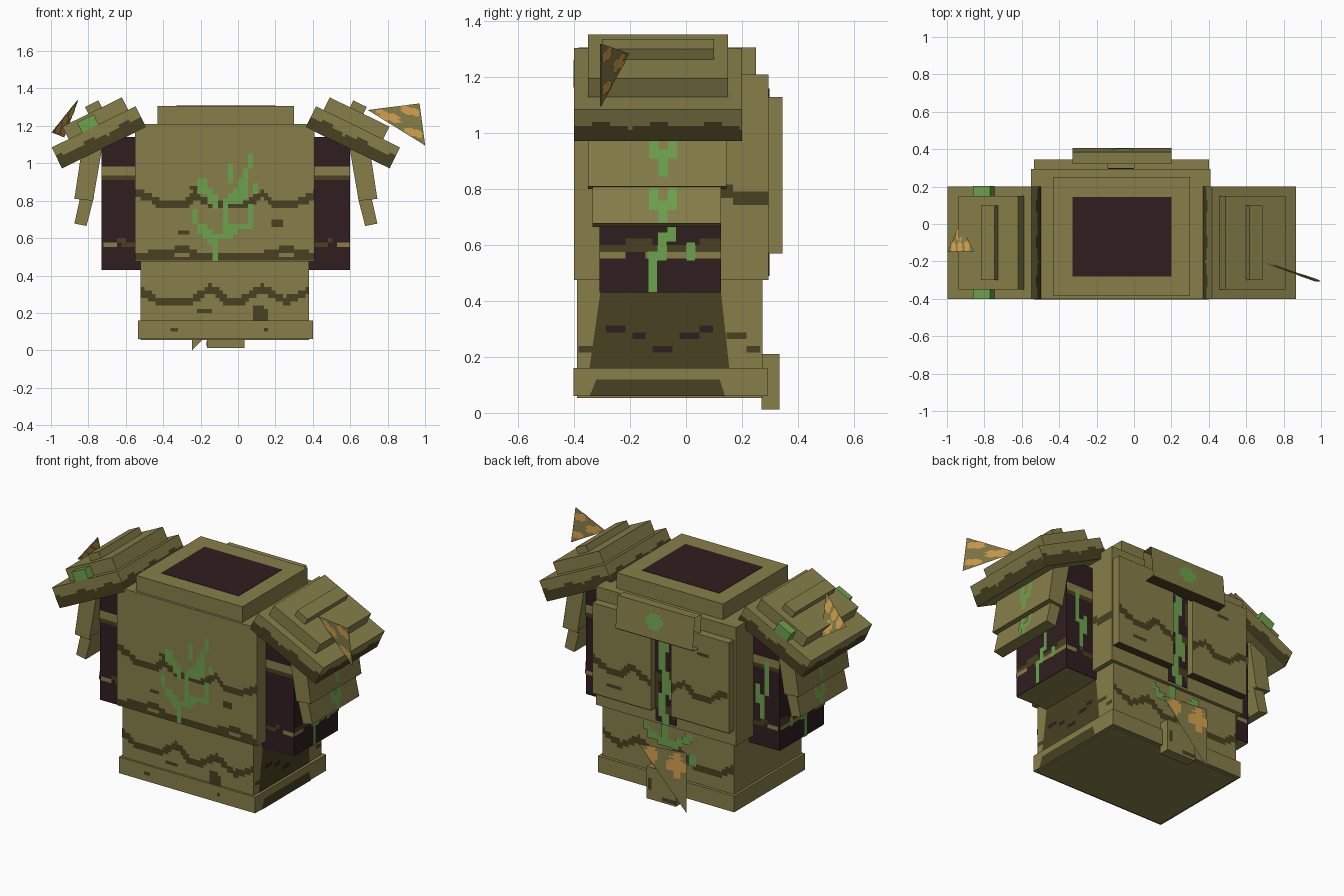
import bpy, bmesh, math
from mathutils import Vector

if "Cube" in bpy.data.objects:
    bpy.data.objects.remove(bpy.data.objects["Cube"])

CX = -0.065  # symmetry plane of the garment


def material(name, rgb):
    m = bpy.data.materials.new(name)
    m.diffuse_color = (*rgb, 1)
    m.use_nodes = True
    m.node_tree.nodes["Principled BSDF"].inputs["Base Color"].default_value = m.diffuse_color
    return m


OLIVE = material("olive cloth", (0.243, 0.212, 0.068))
BROWN = material("dark brown mud", (0.064, 0.053, 0.015))
MAROON = material("dark maroon lining", (0.030, 0.0125, 0.0145))
GREEN = material("vine green", (0.155, 0.365, 0.075))
ORANGE = material("leaf orange", (0.68, 0.365, 0.080))


def make(name, mat, verts, faces, solid=True):
    me = bpy.data.meshes.new(name)
    me.from_pydata([tuple(v) for v in verts], [], faces)
    if solid:
        bm = bmesh.new()
        bm.from_mesh(me)
        bmesh.ops.recalc_face_normals(bm, faces=bm.faces)
        bm.to_mesh(me)
        bm.free()
    me.materials.append(mat)
    ob = bpy.data.objects.new(name, me)
    bpy.context.collection.objects.link(ob)
    return ob


def prism(name, mat, outline, y0, y1):
    """Extrude an outline given in x,z along y."""
    n = len(outline)
    v = [(x, y, z) for y in (y0, y1) for x, z in outline]
    f = [(i, (i + 1) % n, n + (i + 1) % n, n + i) for i in range(n)]
    return make(name, mat, v, f + [tuple(range(n)), tuple(range(n, 2 * n))])


def box(name, mat, x0, x1, y0, y1, z0, z1):
    return prism(name, mat, [(x0, z0), (x1, z0), (x1, z1), (x0, z1)], y0, y1)


def flat(name, mat, quads, out):
    """Flat painted patches facing the direction out."""
    v, f = [], []
    for q in quads:
        q = [Vector(p) for p in q]
        if (q[1] - q[0]).cross(q[2] - q[0]).dot(Vector(out)) < 0:
            q.reverse()
        f.append(tuple(range(len(v), len(v) + len(q))))
        v += q
    return make(name, mat, v, f, False)


def paint(name, mat, fmap, out, strokes, lim=(-9, 9, -9, 9), keep=lambda u, v: True, c=0.024):
    """Square-stepped strokes (width in cells, points) on a surface map, trimmed to lim."""
    cells = set()
    for w, pts in strokes:
        for (a, b), (d, e) in zip(pts, pts[1:]):
            n = int(math.hypot(d - a, e - b) / c * 2) + 1
            for i in range(n + 1):
                u, v = a + (d - a) * i / n, b + (e - b) * i / n
                k, m = math.floor(u / c), math.floor(v / c)
                cells |= {(k + r, m + s) for r in range(w[0]) for s in range(w[1])}
    quads = []
    for i, j in sorted(cells):
        u0, u1 = max(i * c, lim[0]), min(i * c + c, lim[1])
        v0, v1 = max(j * c, lim[2]), min(j * c + c, lim[3])
        if u1 - u0 > 1e-4 and v1 - v0 > 1e-4 and keep((u0 + u1) / 2, (v0 + v1) / 2):
            quads.append([fmap(u0, v0), fmap(u1, v0), fmap(u1, v1), fmap(u0, v1)])
    return flat(name, mat, quads, out)


def on_y(y):
    return lambda u, v: Vector((u, y, v))


def on_x(x):
    return lambda u, v: Vector((x, u, v))


def patch(x0, x1, y0, y1, z0, z1):
    return [(x0, y0, z0), (x1, y0, z0), (x1, y1, z1), (x0, y1, z1)]


# Torso blocks
box("chest", OLIVE, -0.55, 0.41, -0.40, 0.295, 0.476, 1.21)
box("collar", OLIVE, -0.43, 0.30, -0.385, 0.25, 1.21, 1.307)
box("waist", OLIVE, -0.52, 0.38, -0.39, 0.273, 0.054, 0.476)
box("hem", OLIVE, -0.535, 0.40, -0.403, 0.292, 0.06, 0.16)
box("neck_opening", MAROON, -0.33, 0.20, -0.28, 0.145, 1.30, 1.309)

# Back panels, spine strip, upper back plate and tail block
box("back_panel_left", OLIVE, -0.535, -0.14, 0.29, 0.345, 0.57, 1.13)
box("back_panel_right", OLIVE, 0.0, 0.40, 0.29, 0.345, 0.57, 1.13)
box("spine_strip", MAROON, -0.14, 0.0, 0.29, 0.299, 0.49, 1.16)
ring = [(0.32, 1.24), (0.385, 1.245), (0.405, 1.05), (0.335, 1.04)]
make("upper_back_plate", OLIVE, [(x, y, z) for x in (-0.33, 0.20) for y, z in ring],
     [(i, (i + 1) % 4, 4 + (i + 1) % 4, 4 + i) for i in range(4)])
flat("back_undersides", BROWN,
     [patch(-.535, -.14, .296, .345, .567, .567), patch(0, .40, .296, .345, .567, .567),
      patch(-.33, .20, .335, .405, 1.037, 1.047)], (0, 0, -1))
box("tail_block", OLIVE, -0.165, 0.035, 0.27, 0.335, 0.012, 0.21)

# Mud bands on front and back
wave = [(-.55, .83), (-.47, .81), (-.41, .76), (-.30, .76), (-.23, .82), (-.15, .77), (-.02, .76),
        (.06, .78), (.13, .83), (.19, .77), (.28, .76), (.41, .82)]
low = [(-.55, .49), (-.40, .51), (-.27, .53), (-.2, .48), (.08, .48), (.14, .50), (.26, .53),
       (.41, .49)]
waist = [(-.52, .31), (-.43, .25), (-.28, .24), (-.14, .32), (-.06, .25), (.02, .25), (.13, .32),
         (.25, .25), (.385, .31)]
spots = [((4, 3), [(.08, .175), (.09, .175)]), ((2, 1), [(.095, .235), (.11, .235)]),
         ((3, 1), [(-.21, .20), (-.20, .20)]), ((2, 1), [(-.36, .10), (-.35, .10)]),
         ((1, 1), [(.14, .10), (.15, .10)])]
CH, WA = (-.55, .41, .476, 1.2), (-.52, .38, .16, .47)
paint("chest_mud", BROWN, on_y(-.403), (0, -1, 0),
      [((1, 2), wave), ((1, 2), low), ((1, 1), [(-.55, .49), (.41, .49)]),
       ((2, 1), [(-.32, .62), (-.28, .62)]), ((2, 2), [(.19, .66), (.20, .66)]),
       ((1, 1), [(-.26, .86), (-.22, .86)])], CH, c=.02)
paint("waist_mud", BROWN, on_y(-.394), (0, -1, 0), [((1, 2), waist)] + spots[:3], WA, c=.02)
paint("hem_mud", BROWN, on_y(-.406), (0, -1, 0), spots[3:], c=.02)
paint("panel_mud", BROWN, on_y(.348), (0, 1, 0),
      [((1, 2), [(x, z - .03) for x, z in wave]), ((2, 1), [(-.4, 1.0), (-.36, 1.0)]),
       ((2, 1), [(.2, .65), (.26, .65)])], (-.53, .4, .57, 1.13),
      lambda u, v: not -.15 < u < .01, c=.02)
paint("waist_back_mud", BROWN, on_y(.277), (0, 1, 0), [((1, 2), waist)], WA, c=.02)
paint("tail_mud", BROWN, on_y(.338), (0, 1, 0),
      [((2, 1), [(-.15, .03), (-.10, .03)]), ((1, 2), [(0, .08), (0, .1)])])

# Climbing vines
paint("front_vine", GREEN, on_y(-.406), (0, -1, 0), [
    ((1, 1), [(-.11, .48), (-.11, .61), (-.08, .62), (-.08, .70), (-.06, .72), (-.06, .80)]),
    ((1, 2), [(-.11, .77), (-.14, .80), (-.14, .82)]), ((2, 2), [(-.21, .86), (-.21, .89)]),
    ((1, 2), [(-.13, .57), (-.16, .60), (-.19, .63)]), ((1, 2), [(-.24, .68), (-.24, .72)]),
    ((1, 2), [(-.05, .61), (-.02, .63)]), ((2, 1), [(.0, .65), (.03, .66)]),
    ((1, 2), [(.06, .69), (.08, .73)]), ((2, 2), [(-.03, .79), (.0, .82)]),
    ((1, 2), [(.0, .85), (.03, .88), (.03, .93)]), ((1, 2), [(.06, .98), (.06, 1.01)]),
    ((1, 2), [(.09, .84), (.10, .86)]), ((1, 2), [(-.05, .90), (-.05, .96)])],
      (-.5, .4, .478, 1.1), c=.027)
paint("spine_vine", GREEN, on_y(.304), (0, 1, 0), [
    ((2, 1), [(-.09, .48), (-.05, .62), (-.10, .74), (-.05, .86), (-.09, 1.0), (-.06, 1.1)]),
    ((1, 2), [(-.12, .66), (-.12, .72)]), ((1, 2), [(-.03, .92), (-.03, .98)])])
paint("spine_mud", BROWN, on_y(.302), (0, 1, 0),
      [((1, 2), [(-.14, .79), (-.01, .75)]), ((1, 2), [(-.14, .55), (-.02, .58)]),
       ((1, 3), [(-.02, .62), (-.02, .68)]), ((1, 3), [(-.13, .9), (-.13, .98)])],
      (-.14, 0, .49, 1.1))
paint("waist_back_vine", GREEN, on_y(.28), (0, 1, 0), [
    ((2, 1), [(-.07, .46), (-.07, .36)]), ((1, 2), [(-.08, .34), (-.16, .37), (-.22, .43)]),
    ((1, 2), [(-.05, .34), (.05, .38), (.09, .43)]), ((2, 2), [(-.25, .27), (-.25, .29)])])
paint("plate_bud", GREEN, lambda u, v: Vector((u, .408 - (v - 1.05) * .1, v)), (0, 1, 0),
      [((5, 2), [(-.12, 1.14), (-.12, 1.14)]), ((3, 4), [(-.095, 1.115), (-.095, 1.115)])])


def star(a, b, r):
    """Fat cross-shaped blotch."""
    k = r * .65
    a, b = a - .02, b - .02
    return [((1, 1), [(a - r, b + t * .03), (a + r, b + t * .03)]) for t in (-2, -1, 0, 1, 2)] + \
           [((1, 1), [(a + t * .03, b - r), (a + t * .03, b + r)]) for t in (-2, -1, 0, 1, 2)] + \
           [((1, 1), [(a - k, b - k + t), (a + k, b - k + t)]) for t in (0, k / 2, k)]


def leaf(name, a, b, c, blobs):
    """Flat triangular leaf with orange patches on both faces."""
    a, b, c = Vector(a), Vector(b), Vector(c)
    n = (b - a).cross(c - a).normalized()
    for s in (1, -1):
        off = n * s * .002
        flat(name, OLIVE, [[a + off, b + off, c + off]], n * s)
        paint(name + "_patches", ORANGE,
              lambda u, v: a + (b - a) * u + (c - a) * v + off * 2, n * s, blobs,
              keep=lambda u, v: u > 0 and v > 0 and u + v < .99, c=.03)


blobs = star(.17, .23, .16) + star(.68, .17, .13) + star(.17, .68, .12)
leaf("right_leaf", (.695, -.205, 1.285), (.97, -.305, 1.32), (1.0, -.305, 1.096), blobs)
leaf("left_leaf", (-.93, 0, 1.14), (-.855, -.15, 1.34), (-.995, -.15, 1.165),
     blobs + star(.42, .45, .12))
leaf("tail_leaf", (-.245, .345, .37), (.08, .345, .34), (-.245, .345, 0),
     star(.22, .26, .2) + star(.76, .14, .14))

# Sleeves, arm plates and shoulder pads on both sides
U, N = Vector((.898, -.44)), Vector((.44, .898))
PAD = Vector((.417, 1.305))
for side, tag in ((1, "right"), (-1, "left")):
    sx = (side, 0, 0)

    def mx(x):
        return CX + side * (x - CX)

    def pad(u, n, y):
        p = PAD + U * u + N * n
        return Vector((mx(p.x), y, p.y))

    def pad_box(name, mat, u0, u1, n0, n1, y0, y1):
        pts = [pad(u, n, 0) for u, n in ((u0, n0), (u1, n0), (u1, n1), (u0, n1))]
        prism(name, mat, [(p.x, p.z) for p in pts], y0, y1)

    # side paint of the torso
    flat(tag + "_waist_shade", BROWN,
         [[(mx(.384), y, z) for y, z in ((-.345, .16), (.155, .16), (.12, .476), (-.30, .476))],
          [(mx(.404), y, z) for y, z in ((-.345, .06), (.14, .06), (.12, .12), (-.32, .12))]], sx)
    paint(tag + "_waist_dashes", MAROON, on_x(mx(.388)), sx,
          [((1, 1), [(-.28, .30), (-.22, .30)]), ((1, 1), [(-.18, .27), (-.15, .27)]),
           ((1, 1), [(-.11, .235), (-.05, .235)]), ((1, 1), [(-.01, .27), (.03, .27)]),
           ((1, 1), [(.05, .30), (.09, .30)])])
    paint(tag + "_waist_side_mud", BROWN, on_x(mx(.384)), sx,
          [((2, 1), [(-.38, .235), (-.35, .235)]), ((2, 1), [(.16, .27), (.18, .27)]),
           ((1, 1), [(.23, .235), (.26, .235)])], (-.39, .273, .16, .47))
    paint(tag + "_chest_side_mud", BROWN, on_x(mx(.413)), sx,
          [((1, 2), [(-.1, .82), (.14, .79), (.2, .75), (.29, .75)])], (-.4, .295, .48, 1.2))

    # sleeve
    x0, x1 = sorted((mx(.33), mx(.60)))
    SY, SX = (-.31, .125, .43, 1.1), (x0, x1, .43, 1.1)
    box(tag + "_sleeve", MAROON, x0, x1, -.31, .125, .43, 1.14)
    flat(tag + "_sleeve_hem", OLIVE, [patch(x0, x1, -.31, .125, .427, .427)], (0, 0, -1))
    xa, xm = mx(.40), mx(.50)
    for y, d in ((-.313, -1), (.128, 1)):
        for nm, m, st in (("mud", BROWN, [((1, 1), [(xa, .56), (xm, .58)]),
                                          ((1, 1), [(x0, .93), (x1, .93)])]),
                          ("band", OLIVE, [((1, 2), [(x0, .95), (x1, .96)]),
                                           ((1, 1), [(mx(.54), .56), (mx(.58), .56)])])):
            paint(tag + "_sleeve_" + nm, m, on_y(y), (0, d, 0), st, SX)
    paint(tag + "_sleeve_back_vine", GREEN, on_y(.131), (0, 1, 0),
          [((1, 1), [(mx(.50), .62), (mx(.50), .74), (mx(.53), .78), (mx(.53), .95)]),
           ((1, 2), [(mx(.46), .70), (mx(.46), .76)])], c=.03)
    paint(tag + "_sleeve_side_mud", BROWN, on_x(mx(.603)), sx,
          [((1, 1), [(-.31, .58), (.12, .58)]), ((2, 1), [(-.2, .605), (-.16, .605)]),
           ((2, 1), [(.05, .605), (.1, .605)])], SY)
    paint(tag + "_sleeve_side_band", OLIVE, on_x(mx(.605)), sx,
          [((1, 1), [(-.3, .56), (-.22, .56)]), ((1, 1), [(-.14, .57), (-.02, .57)]),
           ((1, 1), [(.03, .57), (.12, .57)])], SY)
    paint(tag + "_sleeve_vine", GREEN, on_x(mx(.608)), sx,
          [((1, 1), [(-.13, .44), (-.13, .54), (-.09, .55), (-.09, .62), (-.06, .63), (-.06, .75)]),
           ((1, 1), [(-.0, .56), (-.0, .58)])], SY, c=.034)

    # two overlapping arm plates, flared outward
    def arm_plate(name, pts, y0, y1):
        prism(name, OLIVE, [(mx(x), z) for x, z in pts], y0, y1)
    arm_plate(tag + "_upper_arm_plate", [(.59, 1.12), (.645, .80), (.745, .81), (.695, 1.14)], -.35, .145)
    arm_plate(tag + "_lower_arm_plate", [(.64, .82), (.68, .665), (.745, .678), (.713, .82)], -.335, .125)
    paint(tag + "_upper_arm_vine", GREEN, lambda u, v: Vector((mx(.749 - (v - .81) * .1515), u, v)), sx,
          [((1, 1), [(-.11, 1.0), (-.11, .92), (-.04, .92), (-.04, 1.0)]),
           ((1, 1), [(-.08, .85), (-.08, .92)])], c=.0325)
    paint(tag + "_lower_arm_vine", GREEN, lambda u, v: Vector((mx(.750 - (v - .678) * .225), u, v)), sx,
          [((1, 1), [(-.12, .81), (-.12, .75), (-.05, .75), (-.05, .80)]),
           ((1, 1), [(-.09, .69), (-.09, .74)])], (-.3, .1, .68, .805), c=.033)

    # shoulder pad: slab, raised layer, ridge
    pad_box(tag + "_shoulder_slab", OLIVE, 0, .50, -.125, 0, -.40, .20)
    pad_box(tag + "_shoulder_layer", OLIVE, .045, .40, 0, .075, -.35, .15)
    pad_box(tag + "_shoulder_ridge", OLIVE, .165, .245, .075, .116, -.30, .10)
    edge = [((1, 4), [(i * .1, -.13 + .025 * (i % 2)), (i * .1 + .1, -.105 - .025 * (i % 2))])
            for i in range(-4, 5)] + [((1, 2), [(-.4, -.124), (.5, -.124)])]
    for y, d in ((-.402, -1), (.202, 1)):
        paint(tag + "_slab_mud", BROWN, lambda u, v: pad(u, v, y), (0, d, 0), edge,
              (0, .5, -.125, 0), c=.016)
    for u0, d in ((.502, 1), (-.002, -1)):
        paint(tag + "_slab_end_mud", BROWN, lambda u, v: pad(u0, v, u), (d * side, 0, 0), edge,
              (-.4, .2, -.125, 0), c=.016)
    # moss tufts on the left pad only
    if side < 0:
        pad_box("front_moss", GREEN, .22, .32, 0, .06, -.402, -.35)
        pad_box("back_moss", GREEN, .22, .32, 0, .06, .15, .202)
